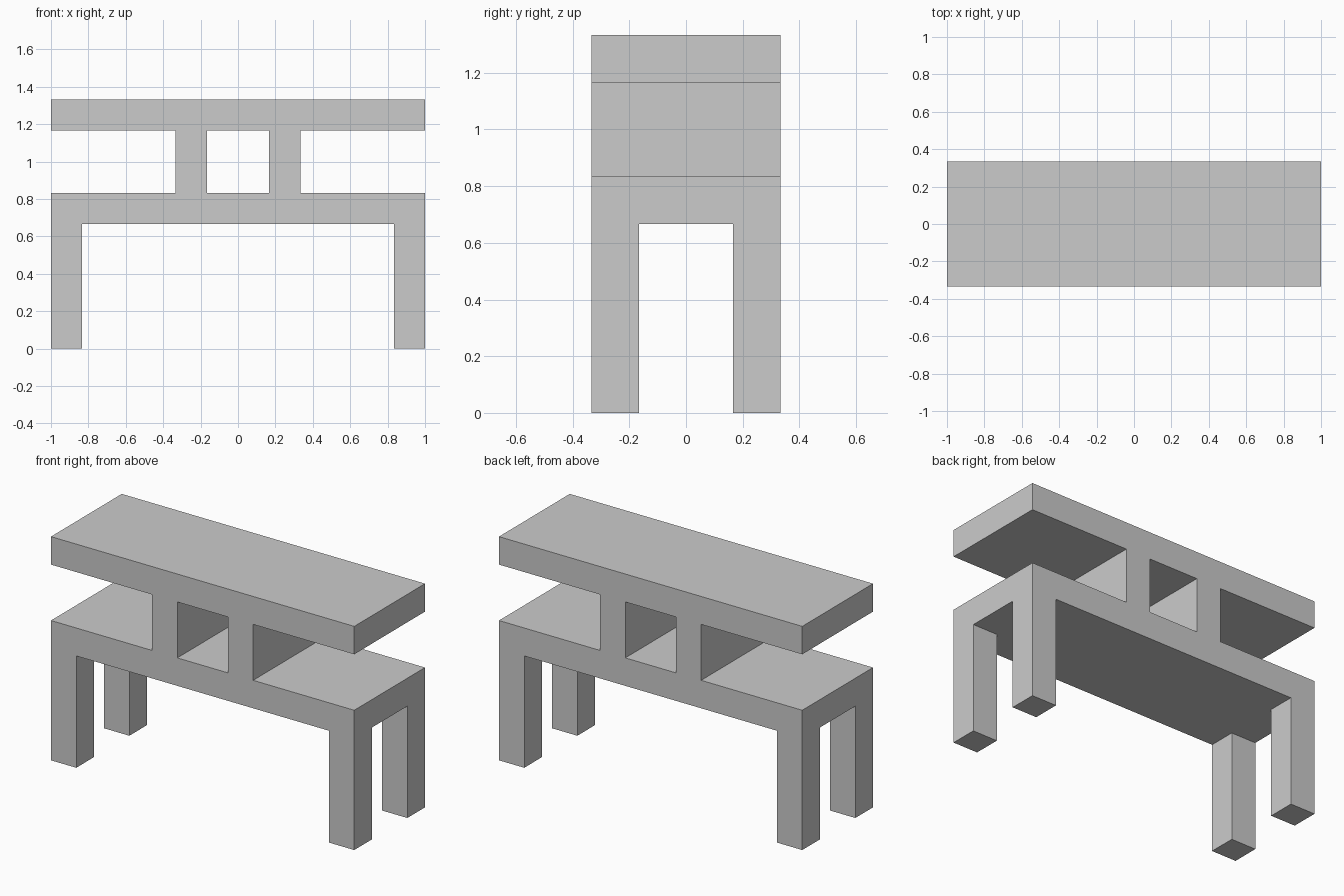
import bpy
import bmesh
from mathutils import Matrix, Vector

if "Cube" in bpy.data.objects:
    bpy.data.objects.remove(bpy.data.objects["Cube"])

U = 1 / 6  # every board and post is one unit thick


def box(name, lo, hi):
    """Box between two corners given in units."""
    lo, hi = Vector(lo) * U, Vector(hi) * U
    bm = bmesh.new()
    bmesh.ops.create_cube(bm, size=1, matrix=Matrix.Diagonal((*(hi - lo), 1)))
    mesh = bpy.data.meshes.new(name)
    bm.to_mesh(mesh)
    bm.free()
    obj = bpy.data.objects.new(name, mesh)
    obj.location = (lo + hi) / 2
    bpy.context.collection.objects.link(obj)
    return obj


# Two full-size boards
box("lower_board", (-6, -2, 4), (6, 2, 5))
box("upper_board", (-6, -2, 7), (6, 2, 8))

for side, sx in (("left", -1), ("right", 1)):
    # Full-depth upright between the boards
    cx = sx * 1.5
    box(f"{side}_upright", (cx - 0.5, -2, 5), (cx + 0.5, 2, 7))
    # Corner legs
    for end, sy in (("front", -1), ("back", 1)):
        x, y = sx * 5.5, sy * 1.5
        box(f"{end}_{side}_leg", (x - 0.5, y - 0.5, 0), (x + 0.5, y + 0.5, 4))
